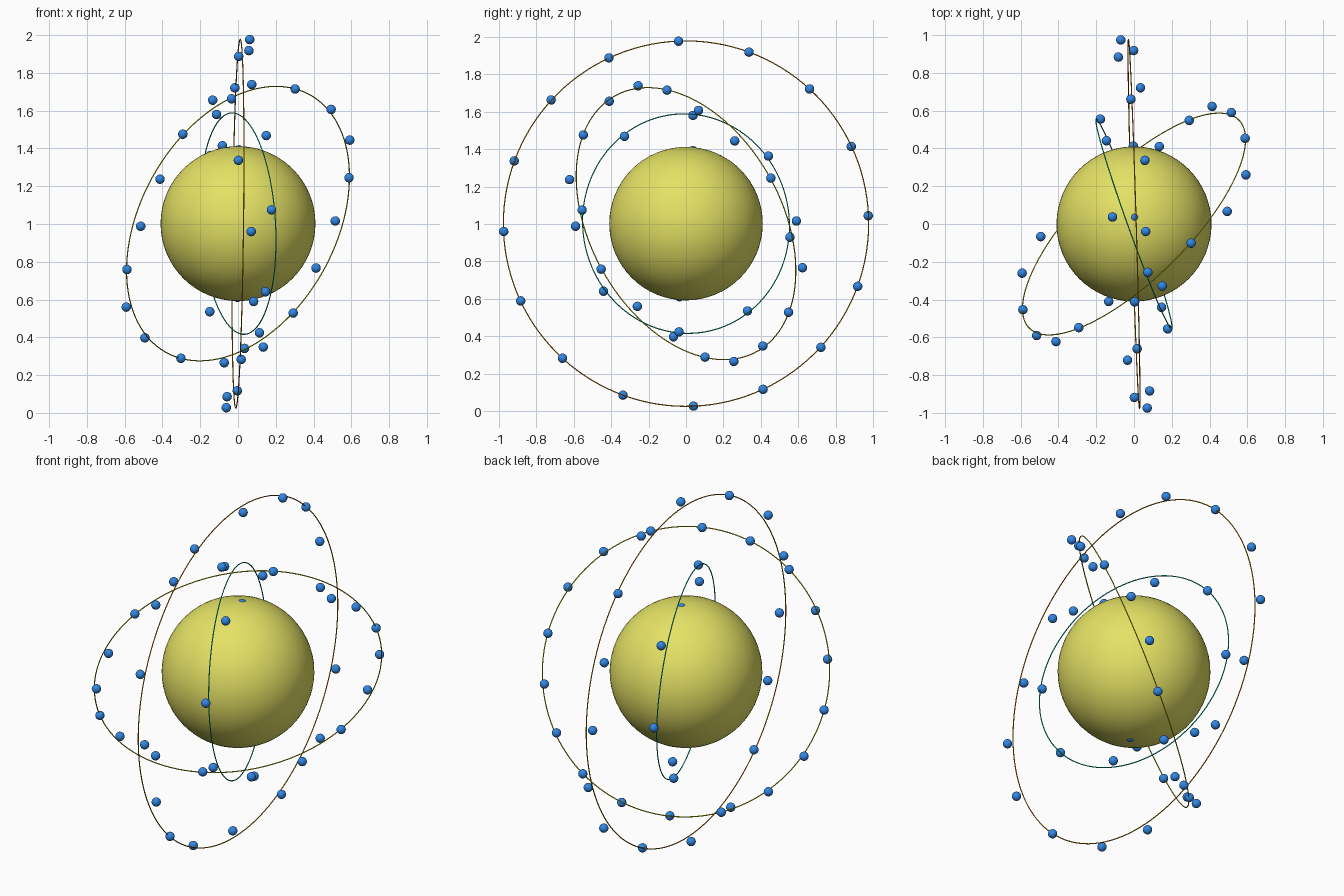
import bpy
from math import cos, sin, pi, radians
from mathutils import Vector, Matrix

cube = bpy.data.objects.get("Cube")
if cube:
    bpy.data.objects.remove(cube, do_unlink=True)

CENTRE = Vector((0, 0, 1.002))
WOBBLE = 0.064
ELECTRON_RADIUS = 0.025
TUBE_RADIUS = 0.003


def material(name, colour):
    mat = bpy.data.materials.new(name)
    mat.use_nodes = True
    rgba = (*colour, 1)
    mat.diffuse_color = rgba
    mat.node_tree.nodes["Principled BSDF"].inputs["Base Color"].default_value = rgba
    return mat


def finish(name, mat):
    ob = bpy.context.object
    ob.name = name
    ob.data.materials.append(mat)
    bpy.ops.object.shade_smooth()
    return ob


yellow = material("nucleus yellow", (0.78, 0.76, 0.13))
blue = material("electron blue", (0.03, 0.24, 0.78))
teal = material("ring teal", (0.0, 0.60, 0.38))
olive = material("ring yellow", (0.62, 0.58, 0.0))
brown = material("ring orange", (0.68, 0.26, 0.0))

# Nucleus
bpy.ops.mesh.primitive_uv_sphere_add(segments=64, ring_count=32, radius=0.41, location=CENTRE)
finish("nucleus", yellow)

# One electron mesh shared by all shells
bpy.ops.mesh.primitive_uv_sphere_add(segments=20, ring_count=12, radius=ELECTRON_RADIUS)
first_electron = finish("electron", blue)
electron_mesh = first_electron.data
bpy.data.objects.remove(first_electron, do_unlink=True)


def shell(name, radius, normal, start, count, phase, mat, wobble=WOBBLE):
    """A thin ring with electrons weaving three times across its plane."""
    n = Vector(normal).normalized()
    u = Vector(start)
    u = (u - n * u.dot(n)).normalized()
    v = n.cross(u)
    frame = Matrix((u, v, n)).transposed()

    bpy.ops.mesh.primitive_torus_add(
        major_radius=radius, minor_radius=TUBE_RADIUS,
        major_segments=128, minor_segments=8,
        location=CENTRE, rotation=frame.to_euler())
    finish(name + "_ring", mat)

    for i in range(count):
        a = 2 * pi * i / count
        lift = wobble * cos(3 * a - radians(phase))
        electron = bpy.data.objects.new(f"{name}_electron_{i + 1}", electron_mesh)
        electron.location = CENTRE + frame @ Vector((radius * cos(a), radius * sin(a), lift))
        bpy.context.collection.objects.link(electron)


# Shells from the inside out
shell("core", 0.392, (1, 0, 0), (0, 0.035, 0.39), 2, 0, teal, wobble=0.003)
shell("inner", 0.587, (0.94, 0.338, 0.056), (-0.12, 0.035, 0.577), 8, 165, teal)
shell("middle", 0.781, (-0.655, 0.66, 0.367), (-0.135, -0.41, 0.655), 18, 27, olive)
shell("outer", 0.976, (1, 0.03, -0.012), (0.065, -0.04, 0.98), 16, -40, brown)
